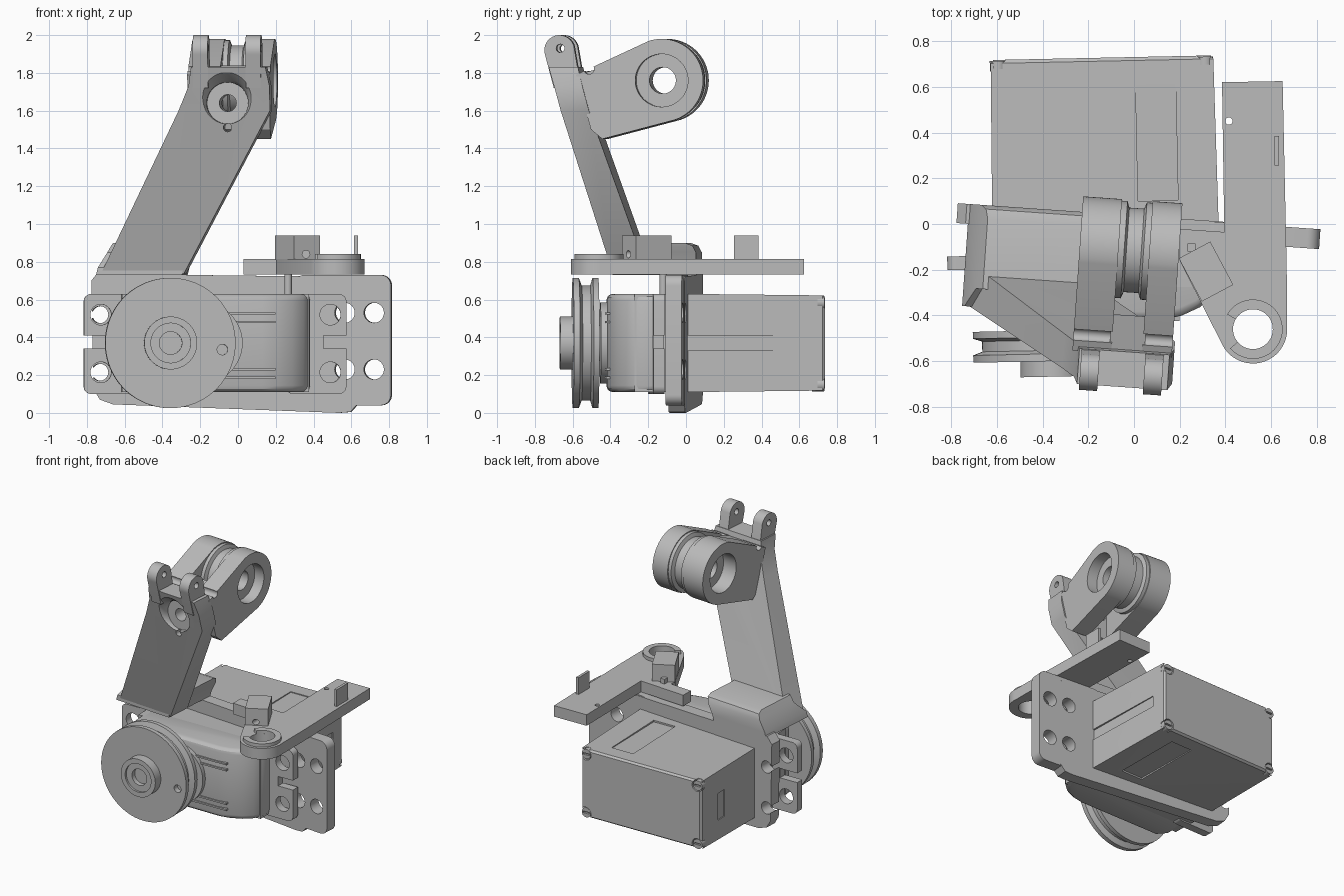
import bpy, bmesh, math
from mathutils import Matrix, Vector

cube = bpy.data.objects.get("Cube")
if cube:
    bpy.data.objects.remove(cube, do_unlink=True)

GREY = bpy.data.materials.new("plain grey")
GREY.use_nodes = True
GREY.diffuse_color = (0.5, 0.5, 0.5, 1)
GREY.node_tree.nodes["Principled BSDF"].inputs["Base Color"].default_value = (0.5, 0.5, 0.5, 1)
parts = []


def finish(name, bm):
    bmesh.ops.recalc_face_normals(bm, faces=bm.faces)
    me = bpy.data.meshes.new(name)
    bm.to_mesh(me)
    bm.free()
    me.materials.append(GREY)
    ob = bpy.data.objects.new(name, me)
    bpy.context.collection.objects.link(ob)
    parts.append(ob)
    return ob


def loft(name, rings):
    """Skin a stack of equal-sized point rings and cap both ends."""
    bm = bmesh.new()
    vs = [[bm.verts.new(p) for p in ring] for ring in rings]
    n = len(rings[0])
    for a, b in zip(vs, vs[1:]):
        for i in range(n):
            bm.faces.new((a[i], a[(i + 1) % n], b[(i + 1) % n], b[i]))
    bm.faces.new(vs[0])
    bm.faces.new(vs[-1])
    return finish(name, bm)


def place(axis, u, v, w):
    return {"x": (w, u, v), "y": (u, w, v), "z": (u, v, w)}[axis]


def prism(name, pts, axis, lo, hi):
    return loft(name, [[place(axis, u, v, w) for u, v in pts] for w in (lo, hi)])


def arc(cu, cv, r, a0, a1, n=24):
    return [(cu + r * math.cos(math.radians(a0 + (a1 - a0) * i / n)),
             cv + r * math.sin(math.radians(a0 + (a1 - a0) * i / n))) for i in range(n + 1)]


def lathe(name, axis, cu, cv, steps, n=64):
    """Turned part from (position along axis, radius) steps."""
    return loft(name, [[place(axis, u, v, w) for u, v in arc(cu, cv, r, 0, 360, n)[:-1]] for w, r in steps])


def cyl(name, axis, cu, cv, r, lo, hi, n=48):
    return lathe(name, axis, cu, cv, [(lo, r), (hi, r)], n)


def box(name, x0, x1, y0, y1, z0, z1):
    return prism(name, [(x0, y0), (x1, y0), (x1, y1), (x0, y1)], "z", z0, z1)


def rounded(x0, x1, z0, z1, r):
    return (arc(x1 - r, z1 - r, r, 0, 90, 8) + arc(x0 + r, z1 - r, r, 90, 180, 8)
            + arc(x0 + r, z0 + r, r, 180, 270, 8) + arc(x1 - r, z0 + r, r, 270, 360, 8))


def apply_mod(ob, kind, **settings):
    m = ob.modifiers.new(kind, kind)
    for k, v in settings.items():
        setattr(m, k, v)
    bpy.context.view_layer.objects.active = ob
    bpy.ops.object.modifier_apply(modifier=m.name)


def cut(ob, *cutters):
    for c in cutters:
        apply_mod(ob, "BOOLEAN", operation="DIFFERENCE", object=c, solver="EXACT")
    for c in cutters:
        parts.remove(c)
        bpy.data.objects.remove(c, do_unlink=True)


def turn(first, deg):
    """Turn every part made since index first about the vertical axis."""
    for ob in parts[first:]:
        ob.data.transform(Matrix.Rotation(math.radians(deg), 4, "Z"))


# --- Motor: rear case, ears, gear case ---
start = len(parts)
case = loft("motor_case", [[(x, y, z) for x, z in ((-0.62 + d, 0.11 + d), (0.37 - d, 0.11 + d),
                                                   (0.37 - d, 0.63 - d), (-0.62 + d, 0.63 - d))]
                           for y, d in ((-0.28, 0), (0, 0), (0.715, 0.008), (0.73, 0.02))])
cut(case,
    box("c", 0.02, 0.195, 0.1, 0.61, 0.617, 0.7),
    box("c", 0.02, 0.195, 0.1, 0.61, 0.0, 0.123),
    box("c", 0.357, 0.5, 0.0, 0.61, 0.33, 0.41),
    box("c", -0.7, -0.607, 0.45, 0.53, 0.26, 0.46))
for sx in (-0.58, 0.325):
    for sz in (0.15, 0.585):
        cut(case, cyl("c", "y", sx, sz, 0.042, 0.69, 0.8, 24))
        cut(cyl("case_screw", "y", sx, sz, 0.036, 0.68, 0.725, 24),
            box("c", sx - 0.025, sx + 0.025, 0.71, 0.8, sz - 0.006, sz + 0.006))
for name, x0, x1, hx, s0, s1 in (("motor_ear_right", -0.82, -0.5, -0.73, -0.9, -0.68),
                                 ("motor_ear_left", 0.25, 0.57, 0.485, 0.45, 0.7)):
    ear = prism(name, rounded(x0, x1, 0.1, 0.63, 0.04), "y", -0.185, -0.125)
    cut(ear, box("c", s0, s1, -0.3, 0, 0.34, 0.41),
        *[cyl("c", "y", hx, hz, 0.055, -0.3, 0, 32) for hz in (0.215, 0.52)])
gear = prism("gear_case", [(-0.61, -0.15), (-0.61, -0.34), (-0.55, -0.41), (0.12, -0.42), (0.2, -0.405),
                           (0.28, -0.37), (0.34, -0.32), (0.375, -0.26), (0.38, -0.15)], "z", 0.11, 0.63)
apply_mod(gear, "BEVEL", width=0.035, segments=3, limit_method="ANGLE", angle_limit=math.radians(50))
for rz in (0.18, 0.225, 0.475, 0.52):
    box("case_rib", -0.1, 0.19, -0.428, -0.38, rz, rz + 0.012)
cyl("gear_boss", "y", -0.2, 0.37, 0.215, -0.45, -0.4)
cyl("output_shaft", "y", -0.36, 0.37, 0.1, -0.5, -0.4)

# --- Grooved pulley on the output shaft ---
pulley = lathe("drive_pulley", "y", -0.37, 0.37, [(-0.592, 0.345), (-0.56, 0.345), (-0.545, 0.305),
                                                  (-0.5, 0.305), (-0.487, 0.345), (-0.457, 0.345)], 96)
cut(pulley, cyl("c", "y", -0.095, 0.335, 0.028, -0.7, -0.55, 24))
hub = cyl("pulley_hub", "y", -0.37, 0.37, 0.14, -0.66, -0.58, 64)
cut(hub, cyl("c", "y", -0.37, 0.37, 0.105, -0.7, -0.645), cyl("c", "y", -0.37, 0.37, 0.06, -0.7, -0.61))
turn(start, 1.2)

# --- Mounting frame around the motor ---
start = len(parts)
frame = prism("mount_frame", [(-0.775, 0.70), (-0.735, 0.75), (-0.25, 0.73), (0.62, 0.72), (0.64, 0.69),
                              (0.64, 0.05), (0.6, 0.005), (0.54, 0.0), (-0.66, 0.045), (-0.73, 0.07),
                              (-0.765, 0.13)], "y", -0.05, 0.037)
plate = prism("mount_plate", rounded(0.3, 0.815, 0.04, 0.73, 0.055), "y", -0.053, 0.034)
holes = [(x, z) for x in (0.57, 0.725) for z in (0.23, 0.53)]
for ob in (frame, plate):
    cut(ob, box("c", -0.6, 0.36, -0.3, 0.3, 0.12, 0.62),
        *[cyl("c", "y", x, z, 0.053, -0.3, 0.3, 32) for x, z in holes])
cut(frame, *[cyl("c", "y", -0.73, z, 0.045, -0.3, 0.3, 32) for z in (0.215, 0.52)])


# --- Foot and slanted arm ---
def slab(z, x0, x1, y0, y1):
    return [(x0, y0, z), (x1, y0, z), (x1, y1, z), (x0, y1, z)]


loft("arm_foot", [slab(0.73, -0.725, -0.27, -0.41, 0.037), slab(0.77, -0.715, -0.26, -0.41, 0.037),
                  slab(0.85, -0.67, -0.22, -0.33, 0.037), slab(0.885, -0.65, -0.205, -0.33, 0.02),
                  slab(0.9, -0.64, -0.2, -0.33, -0.02)])
arm = loft("slanted_arm", [slab(0.735, -0.70, -0.26, -0.405, -0.22), slab(1.6, -0.27, 0.215, -0.65, -0.5),
                           slab(1.73, -0.215, 0.215, -0.685, -0.535), slab(1.83, -0.2, 0.195, -0.715, -0.56)])

# --- Head: two cheeks, bridge and lugs ---
CY, CZ = -0.115, 1.76
side = [(-0.57, 1.79)] + arc(CY, CZ, 0.22, 108, -72, 40) + [(-0.43, 1.45), (-0.49, 1.5)]
for name, x0, x1, b0, b1 in (("head_cheek_right", -0.23, -0.06, -0.3, -0.12),
                             ("head_cheek_left", 0.075, 0.205, 0.125, 0.3)):
    cheek = prism(name, side, "x", x0, x1)
    cut(cheek, cyl("c", "x", CY, CZ, 0.14, b0, b1), cyl("c", "x", CY, CZ, 0.07, -0.4, 0.4),
        cyl("c", "x", -0.5, 1.82, 0.027, x0 - 0.1, x1 + 0.1, 20))
bridge = prism("head_bridge", [(-0.57, 1.79), (-0.4, 1.84), (-0.4, 1.46), (-0.43, 1.45), (-0.5, 1.5)],
               "x", -0.07, 0.085)
roller = lathe("head_roller", "x", CY, CZ, [(-0.065, 0.213), (-0.035, 0.213), (-0.025, 0.185), (0.04, 0.185),
                                            (0.05, 0.213), (0.08, 0.213)])
cut(roller, cyl("c", "x", CY, CZ, 0.07, -0.4, 0.4))
for x0 in (-0.19, 0.09):
    lug = prism("head_lug", arc(-0.66, 1.92, 0.08, 17, 197, 20) + [(-0.69, 1.72), (-0.545, 1.72)],
                "x", x0, x0 + 0.08)
    cut(lug, cyl("c", "x", -0.655, 1.93, 0.022, x0 - 0.1, x0 + 0.2, 20))

# Flared socket and cable holes in the front of the arm
HX, HZ = -0.012, 1.64
cut(arm, lathe("c", "y", HX, HZ, [(-0.78, 0.2), (-0.71, 0.165), (-0.66, 0.125), (-0.63, 0.11), (-0.6, 0.11)]))
cut(arm, cyl("c", "y", HX, HZ, 0.045, -0.9, -0.45, 32), cyl("c", "y", HX, 1.51, 0.022, -0.9, -0.45, 20))
cut(bridge, cyl("c", "y", HX, HZ, 0.045, -0.9, -0.3, 32))
turn(start, -4)

# --- Flat side bracket with ring, block and tab ---
ring = (0.52, -0.46)
bracket = prism("side_bracket", [(0.385, 0.62), (0.65, 0.625), (0.668, -0.2)] + arc(*ring, 0.15, 8, -155, 32)
                + [(0.2, -0.16), (0.2, -0.11), (0.03, -0.1), (0.03, -0.01), (0.395, -0.035)], "z", 0.733, 0.815)
cut(bracket, cyl("c", "z", *ring, 0.087, 0.6, 1), cyl("c", "z", 0.415, 0.45, 0.016, 0.6, 1, 20))
collar = prism("bracket_collar", arc(*ring, 0.13, -140, 150, 40) + arc(*ring, 0.087, 150, -140, 40),
               "z", 0.81, 0.84)
block = box("sensor_block", -0.078, 0.078, -0.107, 0.107, 0.81, 0.94)
block.data.transform(Matrix.Translation((0.315, -0.208, 0)) @ Matrix.Rotation(math.radians(28), 4, "Z"))
cut(block, cyl("c", "y", 0.36, 0.84, 0.02, -0.4, -0.22, 20))
box("bracket_nub", 0.235, 0.27, -0.12, -0.085, 0.81, 0.85)
box("bracket_tab", 0.615, 0.635, 0.255, 0.385, 0.81, 0.94)
cyl("bracket_pin", "z", 0.265, -0.12, 0.02, 0.63, 0.74, 20)

# --- Smooth shading with sharp edges kept ---
bpy.ops.object.select_all(action="DESELECT")
for ob in parts:
    ob.select_set(True)
bpy.context.view_layer.objects.active = parts[0]
bpy.ops.object.shade_smooth_by_angle(angle=math.radians(30))
